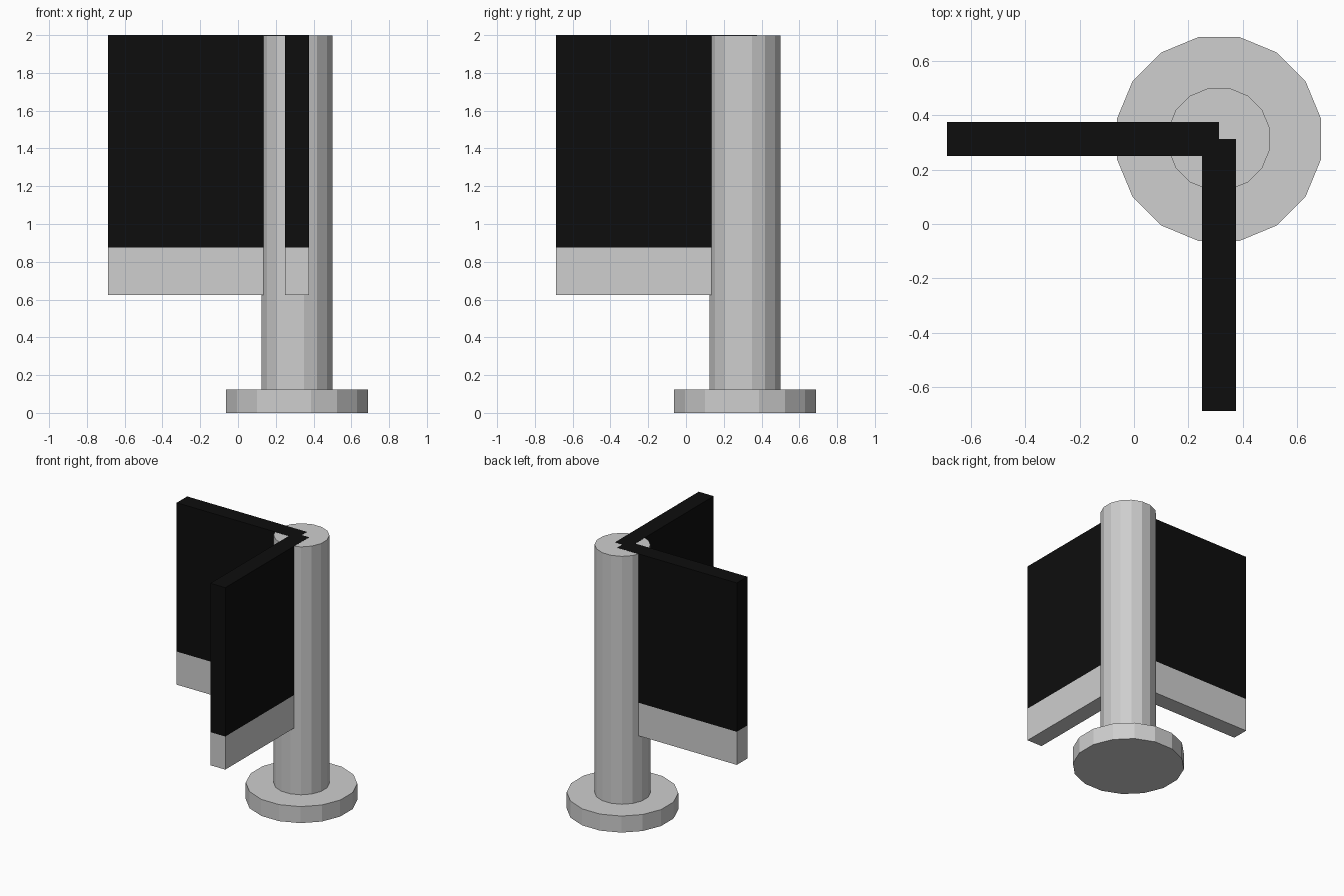
import bpy, bmesh, math
from mathutils import Matrix, Vector

if "Cube" in bpy.data.objects:
    bpy.data.objects.remove(bpy.data.objects["Cube"])


def material(name, rgb):
    m = bpy.data.materials.new(name)
    m.diffuse_color = (*rgb, 1)
    m.use_nodes = True
    m.node_tree.nodes["Principled BSDF"].inputs["Base Color"].default_value = m.diffuse_color
    return m


GREY = material("light grey", (0.62, 0.62, 0.62))
BLACK = material("black", (0.004, 0.004, 0.004))
AXIS = 0.3125      # x and y of the post centre
SIDES = 16


def finish(name, bm, mats):
    me = bpy.data.meshes.new(name)
    bm.to_mesh(me)
    bm.free()
    for m in mats:
        me.materials.append(m)
    ob = bpy.data.objects.new(name, me)
    bpy.context.collection.objects.link(ob)
    return ob


def cylinder(name, apothem, z0, z1):
    # flat sides face the axes, so turn by half a step
    bm = bmesh.new()
    r = apothem / math.cos(math.pi / SIDES)
    mat = Matrix.Translation((AXIS, AXIS, (z0 + z1) / 2)) @ Matrix.Rotation(math.pi / SIDES, 4, 'Z')
    bmesh.ops.create_cone(bm, cap_ends=True, segments=SIDES, radius1=r, radius2=r,
                          depth=z1 - z0, matrix=mat)
    # make sure a flat side (not a corner) is on +x
    if max(v.co.x for v in bm.verts) > AXIS + apothem + 0.001:
        bmesh.ops.rotate(bm, verts=bm.verts, cent=(AXIS, AXIS, 0),
                         matrix=Matrix.Rotation(math.pi / SIDES, 3, 'Z'))
    return finish(name, bm, [GREY])


def panel(name, lo, hi, split):
    lo, hi = Vector(lo), Vector(hi)
    bm = bmesh.new()
    bmesh.ops.create_cube(bm, size=1, matrix=Matrix.Translation((lo + hi) / 2)
                          @ Matrix.Diagonal((*(hi - lo), 1)))
    # cut the band line, then colour everything above it black
    bmesh.ops.bisect_plane(bm, geom=bm.verts[:] + bm.edges[:] + bm.faces[:],
                           plane_co=(0, 0, split), plane_no=(0, 0, 1))
    for f in bm.faces:
        f.material_index = int(f.calc_center_median().z > split)
    return finish(name, bm, [GREY, BLACK])


# round foot and post (post top sits a hair under the panel tops)
cylinder("foot", 0.375, 0, 0.125)
cylinder("post", 0.1875, 0.125, 1.999)

# two wings meeting at a right angle inside the post
panel("left_wing", (-0.6875, 0.25, 0.625), (AXIS, 0.375, 2), 0.875)
panel("front_wing", (0.25, -0.6875, 0.625), (0.375, AXIS, 2), 0.875)
